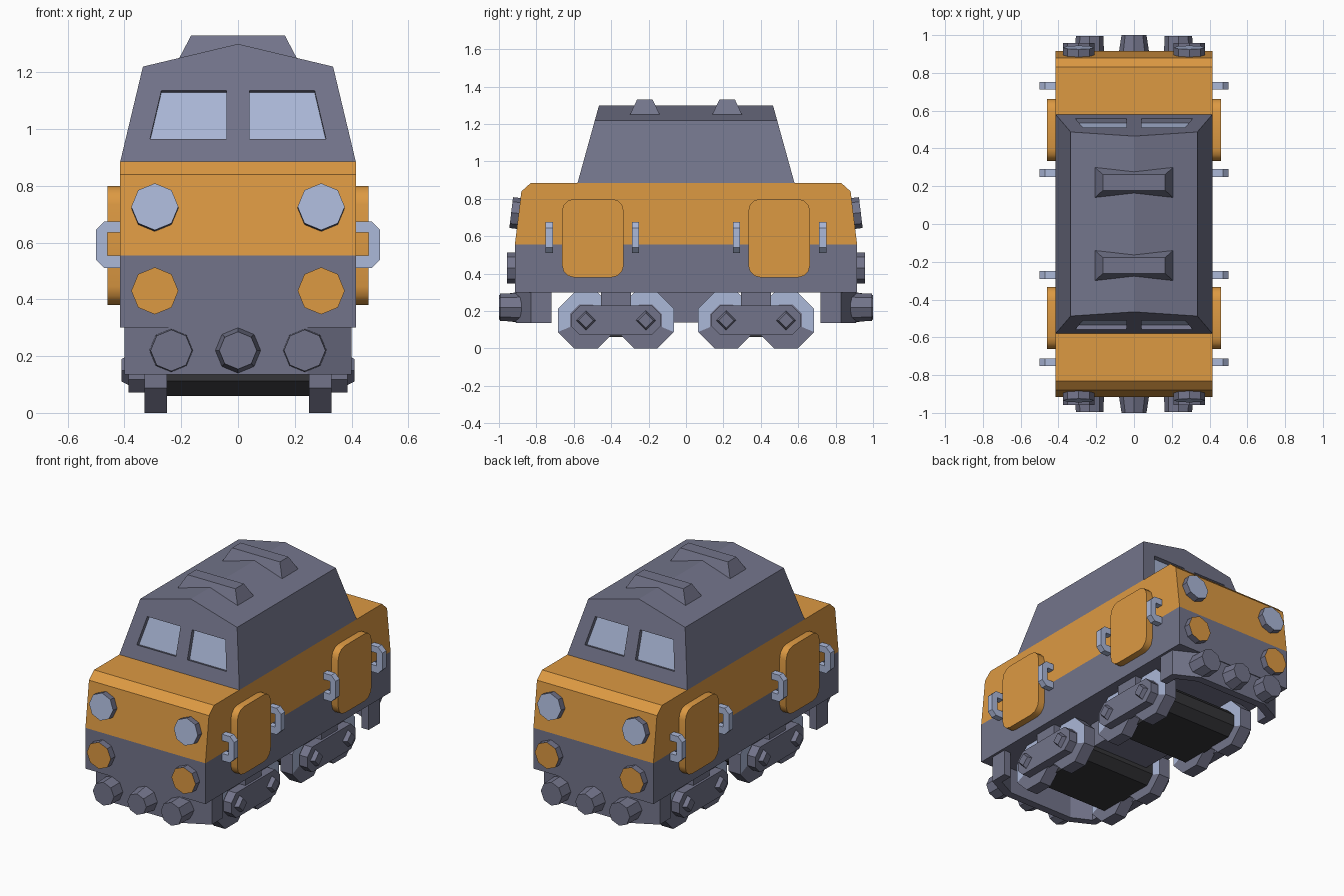
import bpy, bmesh
from math import sin, cos, pi, radians
from mathutils import Vector as V

if "Cube" in bpy.data.objects:
    bpy.data.objects.remove(bpy.data.objects["Cube"])


def material(name, rgb):
    m = bpy.data.materials.new(name)
    m.use_nodes = True
    m.diffuse_color = (*rgb, 1)
    m.node_tree.nodes["Principled BSDF"].inputs["Base Color"].default_value = (*rgb, 1)
    return m


GREY = material("slate grey", (0.17, 0.175, 0.255))
ORANGE = material("orange", (0.72, 0.32, 0.055))
PALE = material("pale blue", (0.41, 0.48, 0.69))
DARK = material("dark underside", (0.035, 0.035, 0.04))


def loft(name, a, b, side, cap=None, rim=0, smooth=False):
    """Join two matching loops; cap is the material of the end faces."""
    bm = bmesh.new()
    va, vb = [bm.verts.new(p) for p in a], [bm.verts.new(p) for p in b]
    n = len(va)
    for i in range(n):
        j = (i + 1) % n
        bm.faces.new((va[i], va[j], vb[j], vb[i]))
    caps = [bm.faces.new(va[::-1]), bm.faces.new(vb)]
    bmesh.ops.recalc_face_normals(bm, faces=bm.faces)
    if cap:
        for f in caps:
            f.material_index = 1
    if rim:
        ring = bmesh.ops.inset_individual(bm, faces=caps, thickness=rim)["faces"]
        for f in ring:
            f.material_index = int(f.calc_center_median().z > rim)
        for f in caps:
            f.material_index = 0
    me = bpy.data.meshes.new(name)
    bm.to_mesh(me)
    bm.free()
    ob = bpy.data.objects.new(name, me)
    bpy.context.collection.objects.link(ob)
    me.materials.append(side)
    if cap:
        me.materials.append(cap)
    if smooth:
        bpy.ops.object.select_all(action="DESELECT")
        ob.select_set(True)
        bpy.context.view_layer.objects.active = ob
        bpy.ops.object.shade_smooth_by_angle(angle=radians(40))
    return ob


def prism(name, pts, axis, lo, hi, *args, **kw):
    """Extrude a 2D outline along axis 0, 1 or 2."""
    def place(t):
        return [V(p[:axis] + (t,) + p[axis:]) for p in pts]
    return loft(name, place(lo), place(hi), *args, **kw)


def box(name, x, y, z, mat):
    return prism(name, [(x[0], y[0]), (x[1], y[0]), (x[1], y[1]), (x[0], y[1])], 2, z[0], z[1], mat)


def ring(c, normal, r, sides=8, turn=0.0):
    n = V(normal).normalized()
    u = V((1, 0, 0)) if abs(n.x) < 0.5 else V((0, 1, 0))
    w = n.cross(u)
    ang = [turn + 2 * pi * i / sides for i in range(sides)]
    return [V(c) + r * (u * cos(t) + w * sin(t)) for t in ang]


def disc(name, c, normal, r0, r1, depth, side, cap=None, sides=8, turn=0.0, rim=0):
    end = V(c) + V(normal).normalized() * depth
    return loft(name, ring(c, normal, r0, sides, turn), ring(end, normal, r1, sides, turn),
                side, cap, rim)


def rounded(y0, y1, z0, z1, r, steps=3):
    pts = []
    for k, (y, z) in enumerate([(y1 - r, z1 - r), (y0 + r, z1 - r), (y0 + r, z0 + r), (y1 - r, z0 + r)]):
        for i in range(steps + 1):
            t = (k + i / steps) * pi / 2
            pts.append((y + r * cos(t), z + r * sin(t)))
    return pts


def capsule(y0, y1, z, r):
    arc = [pi / 8 * k for k in (-3, -1, 1, 3)]
    return ([(y1 + r * cos(t), z + r * sin(t)) for t in arc] +
            [(y0 - r * cos(t), z - r * sin(t)) for t in arc])


# Hull: grey lower body and orange hood with sloping ends
box("lower_body", (-0.415, 0.415), (-0.915, 0.915), (0.3, 0.555), GREY)
hood = [(0.915, 0.555), (0.88, 0.84), (0.83, 0.885)]
prism("upper_body", hood + [(-y, z) for y, z in hood[::-1]], 0, -0.415, 0.415, ORANGE)

# Cabin: gabled outline with both ends leaning inwards
gable = [(-0.415, 0.885), (0.415, 0.885), (0.335, 1.22), (0, 1.3), (-0.335, 1.22)]


def on_end(x, z, s):
    return V((x, s * (0.58 - (z - 0.885) * 0.277), z))


cabin = loft("cabin", [on_end(x, z, -1) for x, z in gable],
             [on_end(x, z, 1) for x, z in gable], GREY)

# Windows: recesses cut in the cabin ends, with glass plates inside
pane = [(0.04, 0.965), (0.31, 0.965), (0.27, 1.135), (0.04, 1.135)]
for s in (-1, 1):
    out = V((0, s, 0.277)).normalized()
    for m in (-1, 1):
        pts = [on_end(m * x, z, s) for x, z in pane]
        cutter = loft("window_cutter", [p + out * 0.05 for p in pts],
                      [p - out * 0.03 for p in pts], GREY)
        cutter.hide_render = True
        mod = cabin.modifiers.new("window", "BOOLEAN")
        mod.operation, mod.solver, mod.object = "DIFFERENCE", "EXACT", cutter
        bpy.context.view_layer.objects.active = cabin
        bpy.ops.object.modifier_apply(modifier=mod.name)
        bpy.data.objects.remove(cutter)
        loft("window_glass", [p - out * 0.031 for p in pts],
             [p - out * 0.024 for p in pts], PALE)

# Roof vents
for y in (-0.22, 0.22):
    def rect(hx, hy, z):
        return [V((a * hx, y + b * hy, z)) for a, b in ((-1, -1), (1, -1), (1, 1), (-1, 1))]
    loft("roof_vent", rect(0.207, 0.08, 1.25), rect(0.165, 0.042, 1.33), GREY)

# Both ends: lamps, apron and buffers
for s in (-1, 1):
    for x in (-0.293, 0.293):
        disc("headlight", (x, s * 0.88, 0.72), (0, s, 0.12), 0.083, 0.083, 0.055, GREY, PALE)
        disc("lower_lamp", (x, s * 0.9, 0.43), (0, s, 0), 0.083, 0.083, 0.057, GREY, ORANGE)
    outer = [(0.4, 0.72), (0.4, 0.83), (0.245, 0.91)]
    inner = [(0.35, 0.72), (0.35, 0.8), (0.23, 0.86)]
    plan = outer + [(-x, y) for x, y in outer[::-1]] + [(-x, y) for x, y in inner] + inner[::-1]
    prism("apron", [(x, s * y) for x, y in plan], 2, 0.135, 0.3, GREY)
    disc("coupling", (0, s * 0.89, 0.22), (0, s, 0), 0.083, 0.066, 0.11, GREY)
    for x in (-0.235, 0.235):
        disc("buffer", (x, s * 0.88, 0.22), (0, s, 0), 0.077, 0.073, 0.115, GREY)

# Side doors and grab handles
bracket = [(0.41, 0.51), (0.47, 0.51), (0.5, 0.54), (0.5, 0.645), (0.47, 0.675), (0.41, 0.675),
           (0.41, 0.635), (0.46, 0.635), (0.46, 0.555), (0.41, 0.555)]
for m in (-1, 1):
    for s in (-1, 1):
        c = s * 0.498
        prism("side_door", rounded(c - 0.165, c + 0.165, 0.38, 0.8, 0.065), 0,
              m * 0.41, m * 0.46, ORANGE, smooth=True)
        for y in (s * 0.27, s * 0.732):
            prism("grab_handle", [(m * x, z) for x, z in bracket], 1, y - 0.02, y + 0.02, PALE)

# Bogies: barrel, side frames, wheels and bolts
box("underfloor_tank", (-0.2, 0.2), (-0.16, 0.16), (0.14, 0.31), GREY)
for s in (-1, 1):
    ya, yb = sorted((s * 0.535, s * 0.215))
    prism("bogie_barrel", capsule(ya, yb, 0.15, 0.097), 0, -0.26, 0.26, DARK)
    for m in (-1, 1):
        prism("bogie_frame", capsule(ya, yb, 0.15, 0.085), 0, m * 0.32, m * 0.385, GREY)
        mid = (ya + yb) / 2
        box("bogie_hanger", sorted((m * 0.25, m * 0.37)), (mid - 0.08, mid + 0.08), (0.2, 0.305), GREY)
        for y in (ya, yb):
            disc("wheel", (m * 0.25, y, 0.15), (m, 0, 0), 0.1624, 0.1624, 0.08, GREY, PALE,
                 turn=pi / 8, rim=0.07)
            disc("axle_bolt", (m * 0.38, y, 0.15), (m, 0, 0), 0.055, 0.04, 0.03, GREY, sides=4)
